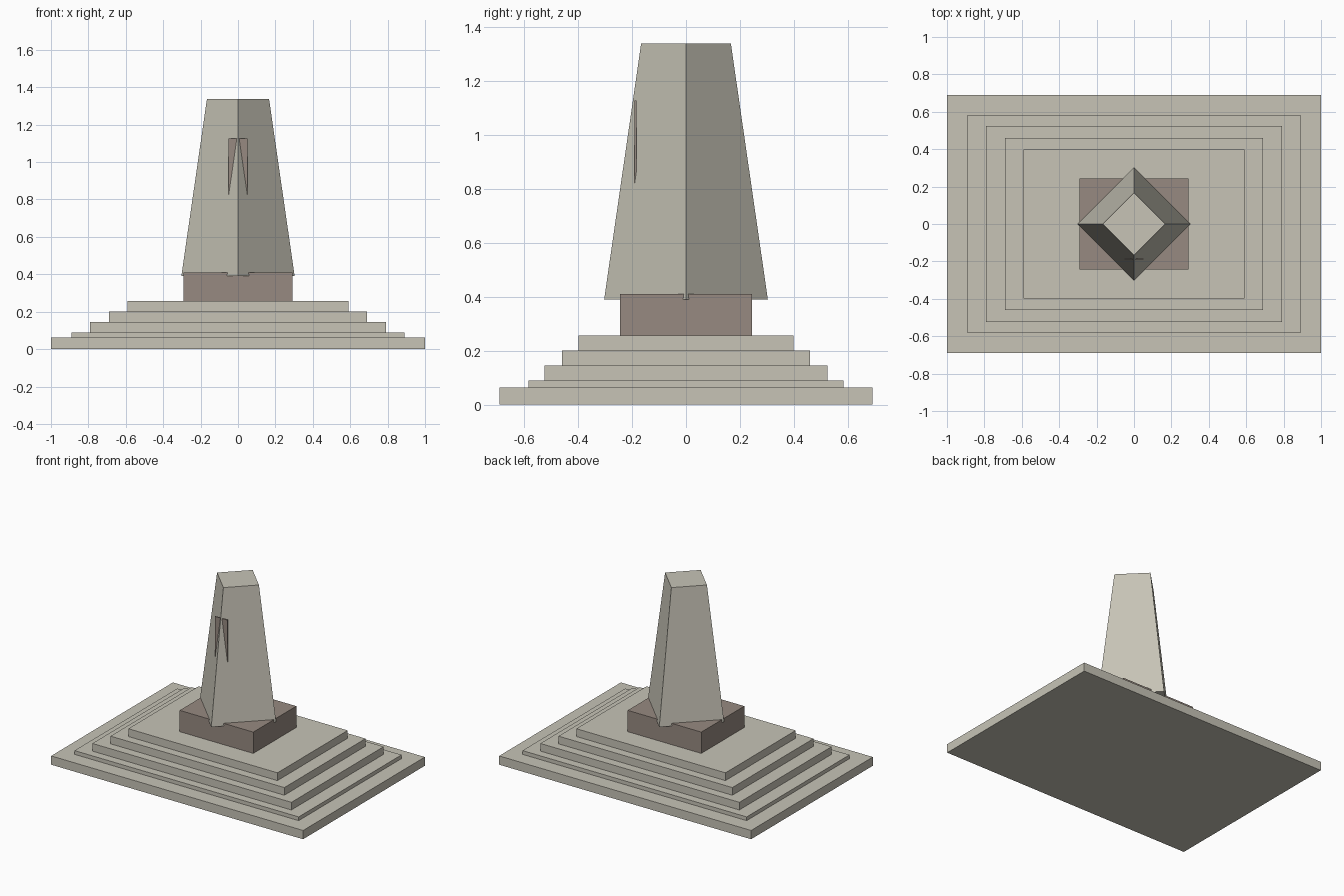
import bpy
import math

if "Cube" in bpy.data.objects:
    bpy.data.objects.remove(bpy.data.objects["Cube"])


def material(name, rgb):
    m = bpy.data.materials.new(name)
    m.diffuse_color = (*rgb, 1.0)
    m.use_nodes = True
    m.node_tree.nodes["Principled BSDF"].inputs["Base Color"].default_value = m.diffuse_color
    return m


stone = material("pale_stone", (0.57, 0.55, 0.47))
brown = material("brown_stone", (0.31, 0.255, 0.22))


def box(name, half_x, half_y, z0, z1, mat, y=0.0):
    bpy.ops.mesh.primitive_cube_add(size=2, location=(0, y, (z0 + z1) / 2))
    ob = bpy.context.object
    ob.name = name
    ob.scale = (half_x, half_y, (z1 - z0) / 2)
    bpy.ops.object.transform_apply(location=False, rotation=False, scale=True)
    ob.data.materials.append(mat)
    return ob


# Stepped base, each tier resting on the one below
tiers = [(1.0, 0.69, 0.063), (0.89, 0.583, 0.09), (0.79, 0.523, 0.145),
         (0.69, 0.46, 0.20), (0.592, 0.398, 0.256)]
z = 0.0
for i, (hx, hy, top) in enumerate(tiers):
    box(f"step_{i + 1}", hx, hy, z, top, stone)
    z = top

# Pedestal block
box("pedestal", 0.292, 0.244, z, 0.409, brown)

# Tapered four-sided pillar, corners on the x and y axes
bottom, top = 0.39, 1.338
bpy.ops.mesh.primitive_cone_add(vertices=4, radius1=0.303, radius2=0.166,
                                depth=top - bottom,
                                location=(0, 0, (bottom + top) / 2))
pillar = bpy.context.object
pillar.name = "pillar"
pillar.data.materials.append(stone)

# Thin plaque cutting through the front edge of the pillar
box("plaque", 0.051, 0.0035, 0.80, 1.127, brown, y=-0.187)
